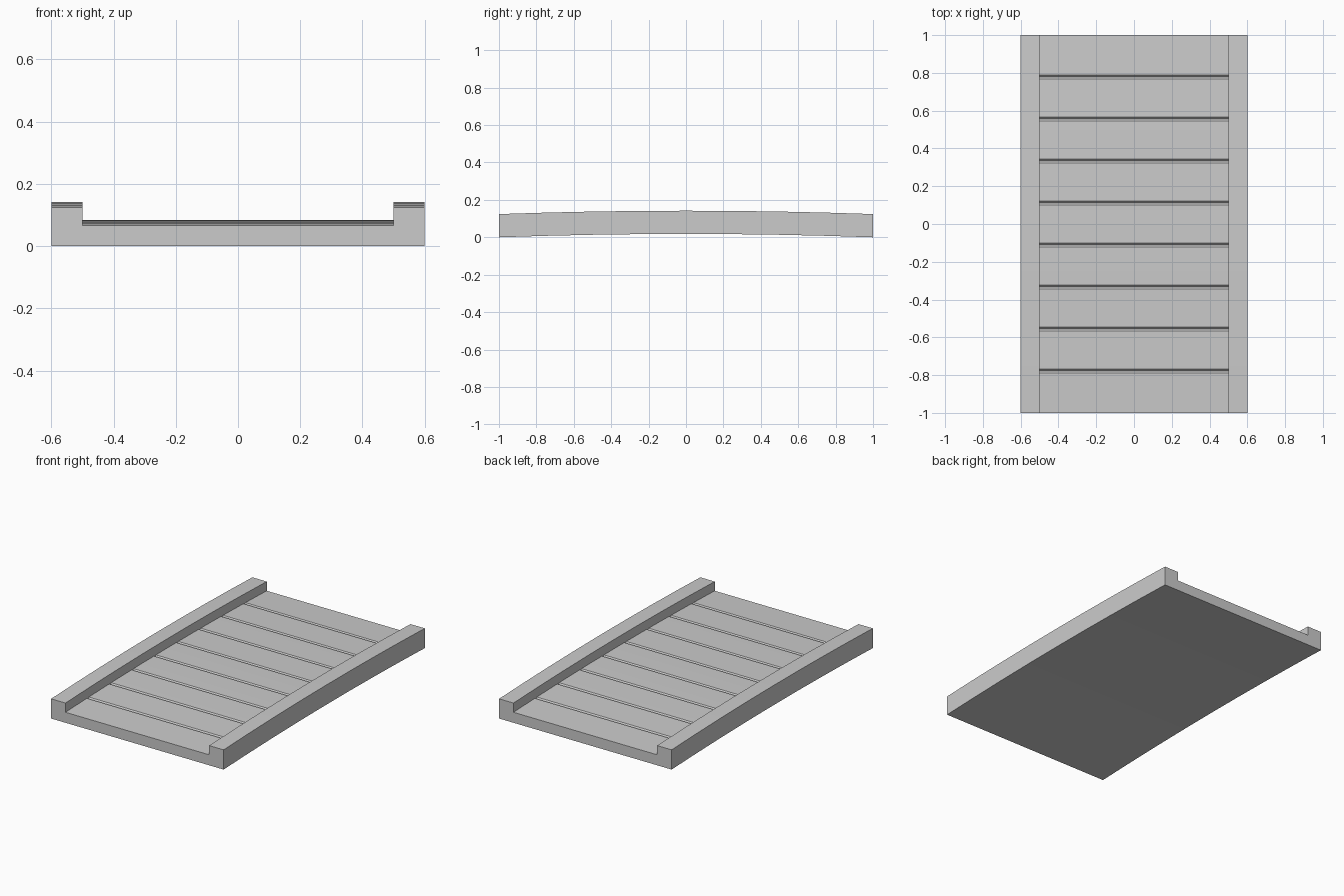
import bpy, bmesh

if "Cube" in bpy.data.objects:
    bpy.data.objects.remove(bpy.data.objects["Cube"])

WIDTH, RAIL_IN, RISE = 0.6, 0.5, 0.018
DECK_Z, RAIL_Z = 0.066, 0.124
PLANKS, GAP, DEPTH, SEGS = 9, 0.01, 0.01, 8


def arch(y):
    """Height of the gently arched, segmented underside."""
    t = (y + 1) / 2 * SEGS
    i = min(int(t), SEGS - 1)
    a, b = (RISE * (1 - (2 * k / SEGS - 1) ** 2) for k in (i, i + 1))
    return a + (b - a) * (t - i)


# Stations along the length: arch segments plus a V groove between planks
stations = {round(2 * k / SEGS - 1, 4): 0.0 for k in range(SEGS + 1)}
for k in range(1, PLANKS):
    yc = 2 * k / PLANKS - 1
    for dy, drop in ((-GAP, 0), (0, DEPTH), (GAP, 0)):
        stations[round(yc + dy, 4)] = drop

# Channel-shaped section swept through the stations
bm = bmesh.new()
rows = []
for y, drop in sorted(stations.items()):
    deck = DECK_Z - drop
    section = [(-WIDTH, 0), (WIDTH, 0), (WIDTH, RAIL_Z), (RAIL_IN, RAIL_Z),
               (RAIL_IN, deck), (-RAIL_IN, deck), (-RAIL_IN, RAIL_Z), (-WIDTH, RAIL_Z)]
    rows.append([bm.verts.new((x, y, z + arch(y))) for x, z in section])
for a, b in zip(rows, rows[1:]):
    for i in range(8):
        j = (i + 1) % 8
        bm.faces.new((a[i], a[j], b[j], b[i]))

# End caps
bm.faces.new(rows[0])
bm.faces.new(rows[-1])
bmesh.ops.recalc_face_normals(bm, faces=bm.faces)

mesh = bpy.data.meshes.new("bridge_deck")
bm.to_mesh(mesh)
bm.free()
bpy.context.collection.objects.link(bpy.data.objects.new("bridge_deck", mesh))
